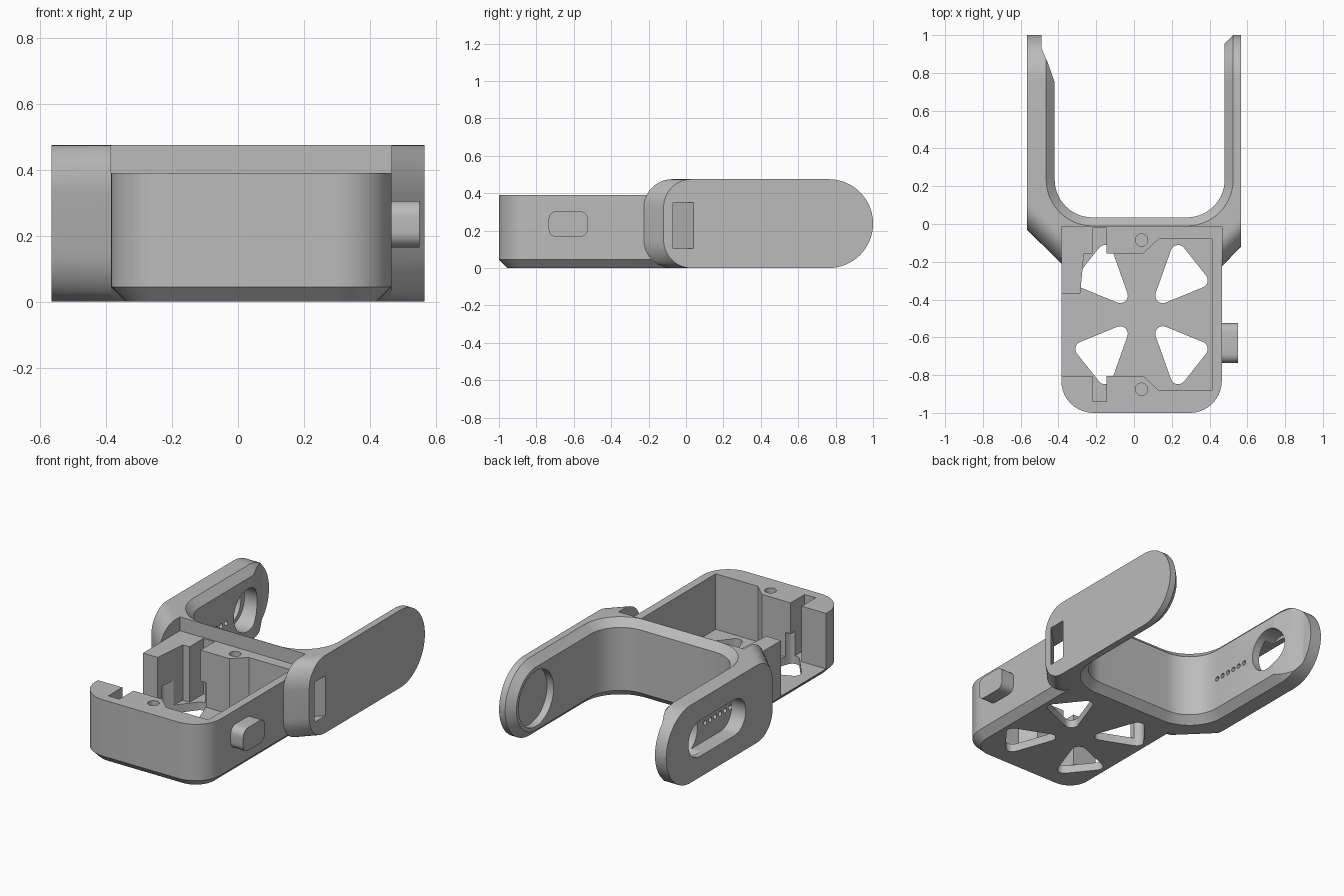
import bpy, bmesh, math
from mathutils import Vector

if "Cube" in bpy.data.objects:
    bpy.data.objects.remove(bpy.data.objects["Cube"])

H = 0.475      # height of the fork
C = 0.045      # chamfer size
ZC = H / 2


def round_poly(corners, seg=10):
    """Polygon from (u, v, radius) corners, each rounded by its radius."""
    out = []
    n = len(corners)
    for i, (x, y, r) in enumerate(corners):
        p = Vector((x, y))
        if r == 0:
            out.append((x, y))
            continue
        u = (Vector(corners[i - 1][:2]) - p).normalized()
        v = (Vector(corners[(i + 1) % n][:2]) - p).normalized()
        half = u.angle(v) / 2
        c = p + (u + v).normalized() * (r / math.sin(half))
        s = p + u * (r / math.tan(half)) - c
        e = p + v * (r / math.tan(half)) - c
        a0 = math.atan2(s.y, s.x)
        d = math.atan2(e.y, e.x) - a0
        d = (d + math.pi) % (2 * math.pi) - math.pi
        for k in range(seg + 1):
            a = a0 + d * k / seg
            out.append((c.x + r * math.cos(a), c.y + r * math.sin(a)))
    return out


def circle(u, v, r, n=32):
    return [(u + r * math.cos(2 * math.pi * k / n), v + r * math.sin(2 * math.pi * k / n)) for k in range(n)]


def loft(name, sections, axis):
    """Solid through (position, outline) sections along the x or z axis."""
    bm = bmesh.new()
    rings = []
    for t, pts in sections:
        rings.append([bm.verts.new((t, u, v) if axis == "x" else (u, v, t)) for u, v in pts])
    for a, b in zip(rings, rings[1:]):
        for i in range(len(a)):
            j = (i + 1) % len(a)
            bm.faces.new((a[i], a[j], b[j], b[i]))
    bm.faces.new(rings[0])
    bm.faces.new(rings[-1])
    bmesh.ops.recalc_face_normals(bm, faces=bm.faces)
    me = bpy.data.meshes.new(name)
    bm.to_mesh(me)
    bm.free()
    ob = bpy.data.objects.new(name, me)
    bpy.context.collection.objects.link(ob)
    return ob


def prism(name, pts, t0, t1, axis):
    return loft(name, [(t0, pts), (t1, pts)], axis)


def combine(ob, tool, op="DIFFERENCE"):
    """Apply a boolean and remove the tool object."""
    m = ob.modifiers.new("bool", "BOOLEAN")
    m.operation, m.object, m.solver = op, tool, "EXACT"
    dg = bpy.context.evaluated_depsgraph_get()
    me = bpy.data.meshes.new_from_object(ob.evaluated_get(dg))
    ob.modifiers.clear()
    ob.data = me
    bpy.data.objects.remove(tool)


# Fork base: rounded ends slanting out from the box to the arms
def hub(y0):
    return round_poly([(y0, 0, .15), (.3, 0, 0), (.3, H, 0), (y0, H, .15)])


bracket = loft("servo_bracket", [(-.566, hub(-.03)), (-.385, hub(-.21)),
                                 (.465, hub(-.225)), (.566, hub(-.12))], "x")


# U-shaped opening with chamfered rims
def opening(d):
    r = .2 + d
    return round_poly([(-.42 - d, .035 - d, r), (.48 + d, .035 - d, r), (.48 + d, .6, 0), (-.42 - d, .6, 0)], 14)


combine(bracket, loft("opening", [(-C, opening(2 * C)), (C, opening(0)),
                                  (H - C, opening(0)), (H + C, opening(2 * C))], "z"))

# Step down to the height of the box
combine(bracket, prism("step", [(-.385, -1.1), (.465, -1.1), (.465, -.012), (-.385, -.012)], .39, .7, "z"))


# Fork arms with round chamfered tips
def arm(d):
    r = .237 - d
    return round_poly([(.2, d, 0), (1 - d, d, r), (1 - d, H - d, r), (.2, H - d, 0)], 16)


left = loft("left_arm", [(-.566, arm(0)), (-.465, arm(0)), (-.42, arm(C))], "x")
combine(left, prism("tip_ramp", [(-.3, .75), (-.42, .75), (-.455, .85), (-.49, .93),
                                 (-.49, 1.1), (-.3, 1.1)], -.1, .6, "z"))
right = loft("right_arm", [(.48, arm(C)), (.525, arm(0)), (.566, arm(0))], "x")
combine(bracket, left, "UNION")
combine(bracket, right, "UNION")


# Box with rounded front corners and a chamfered bottom
def box(d):
    r = .17 - d
    return round_poly([(-.385 + d, -1 + d, r), (.465 - d, -1 + d, r), (.465 - d, -d, 0), (-.385 + d, -d, 0)])


combine(bracket, loft("box", [(0, box(C)), (C, box(0)), (.39, box(0))], "z"), "UNION")

# Box pocket, open on the left, with cable notches
pocket = [(-.45, -.37), (-.285, -.37), (-.265, -.155), (-.22, -.155), (-.22, -.02), (-.145, -.02),
          (-.145, -.155), (.05, -.155), (.13, -.08), (.415, -.08), (.415, -.88), (.13, -.88),
          (.05, -.805), (-.145, -.805), (-.145, -.94), (-.22, -.94), (-.22, -.805), (-.45, -.805)]
combine(bracket, prism("pocket", pocket, .05, .7, "z"))

# Four rounded triangular floor holes
for sx in (1, -1):
    for sy in (1, -1):
        tri = [(.04 + sx * u, -.48 + sy * v, .04) for u, v in ((-.18, .41), (-.045, .03), (-.375, .165))]
        combine(bracket, prism("floor_hole", round_poly(tri, 6), -.1, .2, "z"))

# Screw holes in the box rim
for y in (-.085, -.875):
    combine(bracket, prism("screw_hole", circle(.04, y, .033, 20), .15, .6, "z"))

# Peg on the right side
peg = round_poly([(-.735, .165, .045), (-.525, .165, .045), (-.525, .305, .045), (-.735, .305, .045)], 5)
combine(bracket, prism("peg", peg, .44, .55, "x"), "UNION")

# Slanted cable slot through the right end of the fork
combine(bracket, prism("cable_slot", [(.59, .04), (.566, .04), (.40, -.126), (.40, -.236),
                                      (.566, -.07), (.59, -.07)], .105, .35, "z"))

# Round recess inside the right arm
combine(bracket, prism("recess", circle(.765, ZC, .17, 40), .4, .525, "x"))

# Long pocket, round hole and row of pin holes in the left arm
combine(bracket, prism("arm_slot", round_poly([(.23, ZC - .11, .109), (.785, ZC - .11, .109),
                                               (.785, ZC + .11, .109), (.23, ZC + .11, .109)]), -.7, -.47, "x"))
combine(bracket, prism("arm_hole", circle(.69, ZC, .13), -.53, -.3, "x"))
for k in range(6):
    combine(bracket, prism("pin_hole", circle(.245 + .048 * k, ZC, .015, 12), -.52, -.3, "x"))

# One grey material
grey = bpy.data.materials.new("grey_plastic")
grey.diffuse_color = (.5, .5, .5, 1)
grey.use_nodes = True
grey.node_tree.nodes["Principled BSDF"].inputs["Base Color"].default_value = grey.diffuse_color
bracket.data.materials.clear()
bracket.data.materials.append(grey)
for p in bracket.data.polygons:
    p.material_index = 0
bpy.context.view_layer.objects.active = bracket
bracket.select_set(True)
bpy.ops.object.shade_smooth_by_angle(angle=math.radians(25))
